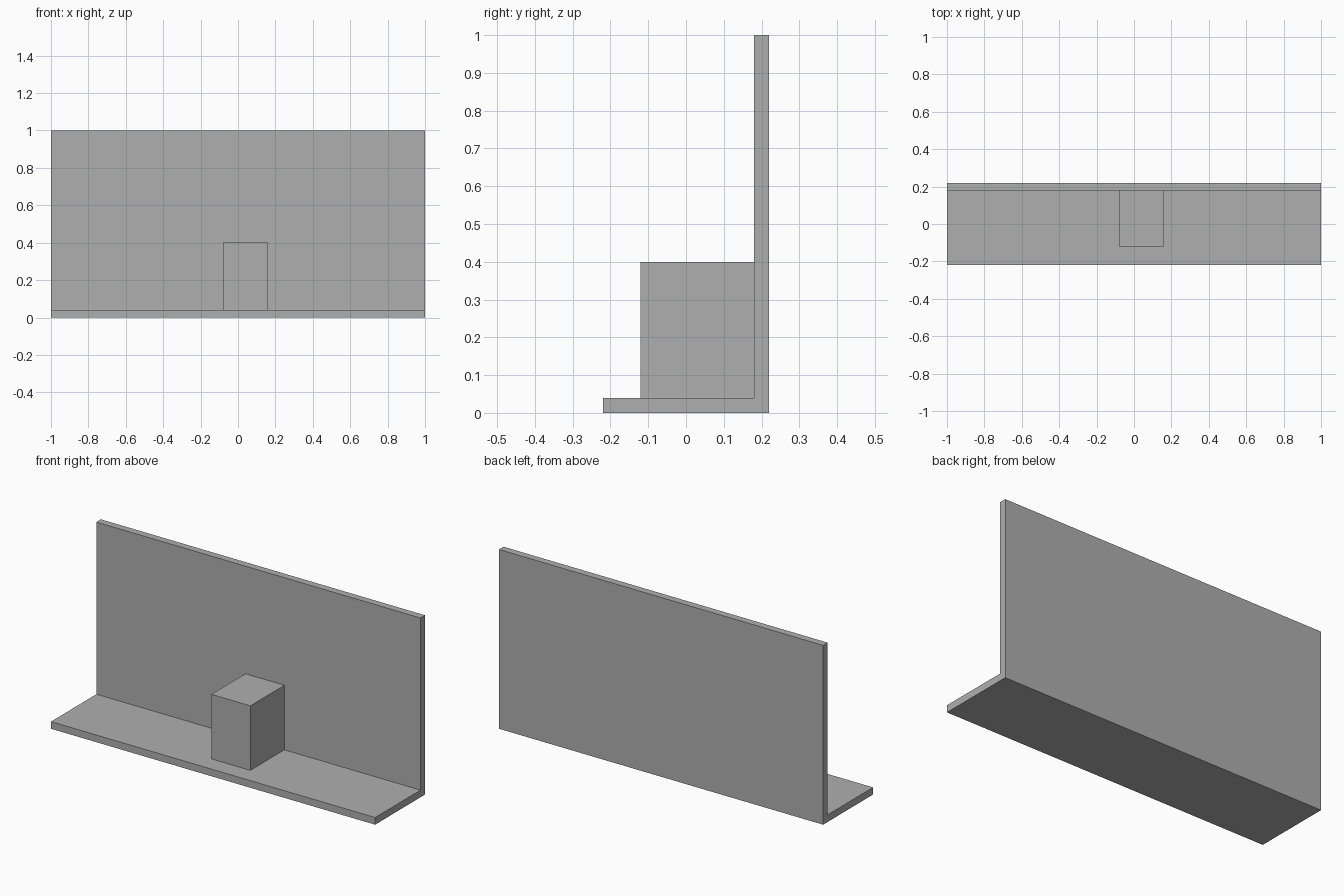
import bpy
import bmesh

cube = bpy.data.objects.get("Cube")
if cube:
    bpy.data.objects.remove(cube, do_unlink=True)

grey = bpy.data.materials.new("plain_grey")
grey.use_nodes = True
colour = (0.43, 0.43, 0.43, 1)
grey.diffuse_color = colour
grey.node_tree.nodes["Principled BSDF"].inputs["Base Color"].default_value = colour


def extrude_profile(name, profile, x0, x1):
    """Extrude a closed (y, z) outline along x."""
    bm = bmesh.new()
    face = bm.faces.new([bm.verts.new((x0, y, z)) for y, z in profile])
    result = bmesh.ops.extrude_face_region(bm, geom=[face])
    verts = [v for v in result["geom"] if isinstance(v, bmesh.types.BMVert)]
    bmesh.ops.translate(bm, verts=verts, vec=(x1 - x0, 0, 0))
    bmesh.ops.recalc_face_normals(bm, faces=bm.faces)
    mesh = bpy.data.meshes.new(name)
    bm.to_mesh(mesh)
    bm.free()
    mesh.materials.append(grey)
    obj = bpy.data.objects.new(name, mesh)
    bpy.context.scene.collection.objects.link(obj)
    return obj


depth, thick, height = 0.22, 0.04, 1.0
wall_front = depth - thick

# Floor slab and back wall as one L-shaped section
extrude_profile("floor_and_back_wall", [
    (-depth, 0), (depth, 0), (depth, height),
    (wall_front, height), (wall_front, thick), (-depth, thick)], -1, 1)

# Block standing on the floor against the wall
extrude_profile("block", [
    (-0.12, thick), (wall_front, thick), (wall_front, 0.4), (-0.12, 0.4)],
    -0.08, 0.16)
